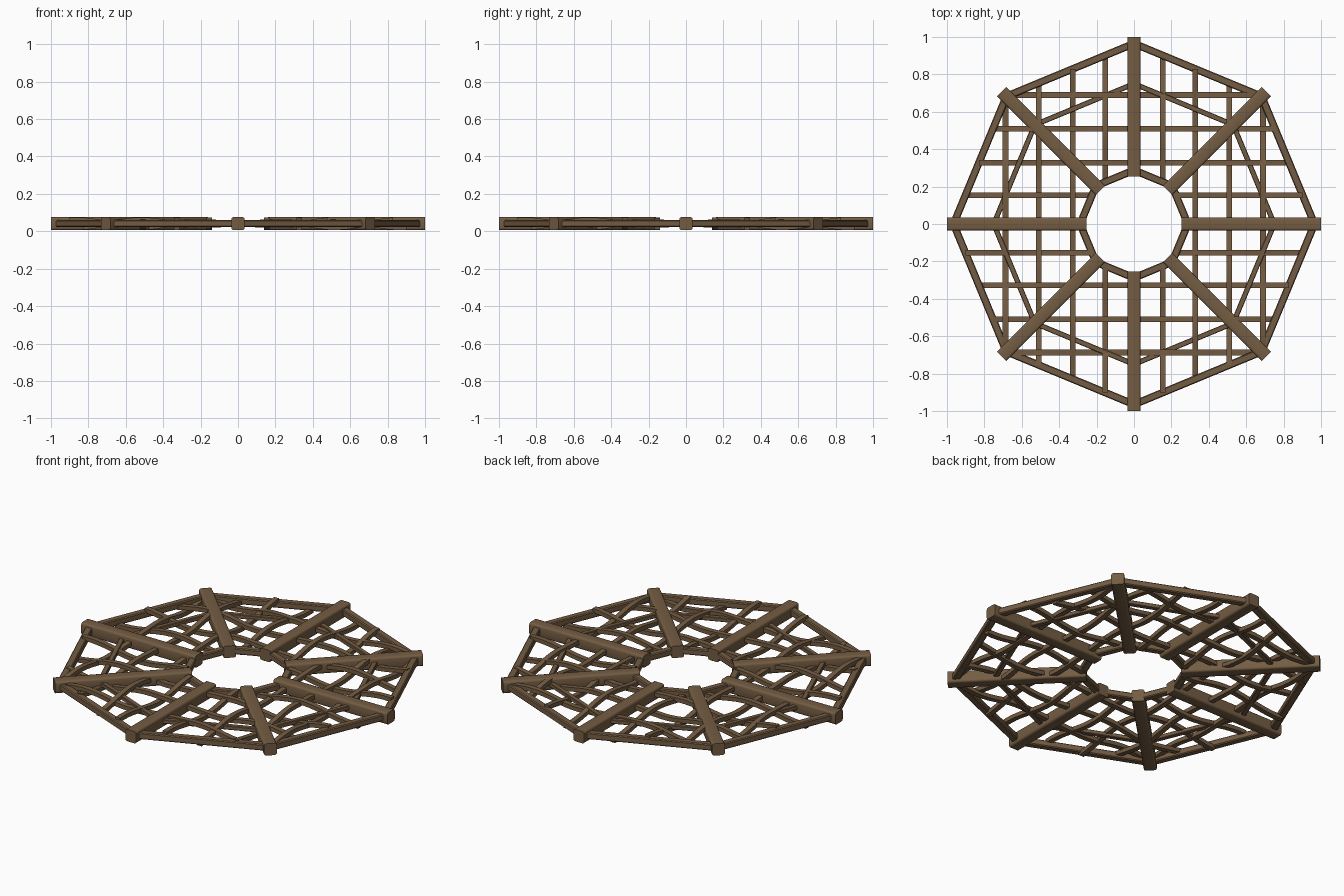
import bpy, bmesh, math
from mathutils import Vector

if "Cube" in bpy.data.objects:
    bpy.data.objects.remove(bpy.data.objects["Cube"])

wood = bpy.data.materials.new("brown wood")
wood.diffuse_color = (0.175, 0.108, 0.056, 1)
wood.use_nodes = True
wood.node_tree.nodes["Principled BSDF"].inputs["Base Color"].default_value = wood.diffuse_color

MID = 0.041            # height of the middle plane
OUT, INN = 0.965, 0.288  # corner radii of outer and inner rings
ROWS = [-0.687, -0.51, -0.328, -0.153, 0.153, 0.328, 0.51, 0.69]


def sweep(name, pts, w, h, bevel=0.0, seg=1):
    """Sweep a rectangular section (w across, h high) along pts."""
    bm = bmesh.new()
    side = Vector((0, 0, 1)).cross(pts[-1] - pts[0]).normalized() * (w / 2)
    up = Vector((0, 0, h / 2))
    rings = [[bm.verts.new(p + s * side + t * up)
              for s, t in ((-1, -1), (1, -1), (1, 1), (-1, 1))] for p in pts]
    long_edges = []
    for a, b in zip(rings, rings[1:]):
        for k in range(4):
            bm.faces.new((a[k], a[(k + 1) % 4], b[(k + 1) % 4], b[k]))
            long_edges.append(bm.edges.get((a[k], b[k])))
    bm.faces.new(rings[0][::-1])
    bm.faces.new(rings[-1])
    if bevel:
        bmesh.ops.bevel(bm, geom=long_edges, offset=bevel, segments=seg,
                        profile=0.5, affect='EDGES')
    bmesh.ops.recalc_face_normals(bm, faces=bm.faces[:])
    me = bpy.data.meshes.new(name)
    bm.to_mesh(me)
    bm.free()
    me.materials.append(wood)
    ob = bpy.data.objects.new(name, me)
    bpy.context.collection.objects.link(ob)
    bpy.context.view_layer.objects.active = ob
    ob.select_set(True)
    bpy.ops.object.shade_smooth_by_angle(angle=math.radians(35))
    ob.select_set(False)
    return ob


def polar(r, i, z=MID):
    a = i * math.pi / 4
    return Vector((r * math.cos(a), r * math.sin(a), z))


# radial beams and the three octagonal rings
for i in range(8):
    sweep("radial_beam", [polar(0.255, i), polar(1.0, i)], 0.07, 0.07, 0.012, 3)
    sweep("outer_rail", [polar(OUT, i), polar(OUT, i + 1)], 0.04, 0.038, 0.005)
    sweep("inner_rail", [polar(INN, i), polar(INN, i + 1)], 0.04, 0.036, 0.005)
    sweep("middle_rail", [polar(0.75, i), polar(0.75, i + 1)], 0.028, 0.024, 0.003)


def reach(c, r):
    """Half length of a chord at distance c inside an octagon of radius r."""
    c, k = abs(c), math.tan(math.pi / 8)
    return r - k * c if c < r * math.sqrt(0.5) else (r - c) / k


def weave(t, i):
    """Height offset that alternates over and under the crossing slats."""
    amp = 0.010 + 0.012 * min(1, max(0, (abs(t) - 0.15) / 0.2))
    return amp * math.sin(math.pi * t / 0.345) * (-1) ** i


# woven lattice slats in both directions
for i, c in enumerate(ROWS):
    end = reach(c, OUT)
    start = reach(c, INN) if abs(c) < 0.2 else None
    spans = [(-end, end)] if start is None else [(-end, -start), (start, end)]
    for lo, hi in spans:
        n = max(8, int((hi - lo) / 0.045))
        ts = [lo + (hi - lo) * k / n for k in range(n + 1)]
        sweep("lattice_slat_across", [Vector((t, c, MID + weave(t, i))) for t in ts],
              0.03, 0.024)
        sweep("lattice_slat_along", [Vector((c, t, MID + weave(t, i + (c > 0)))) for t in ts],
              0.03, 0.024)
